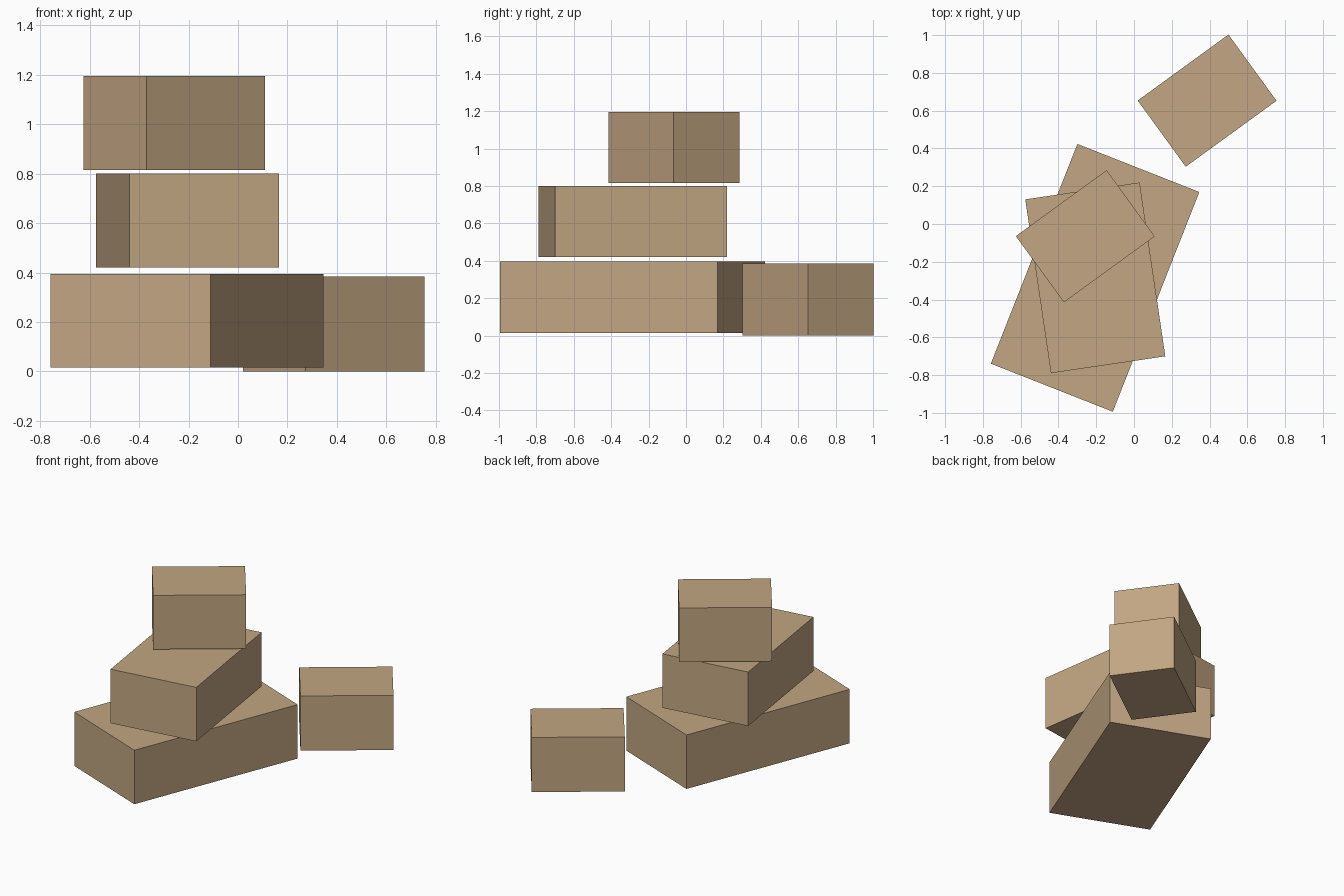
import bpy
from math import radians
from mathutils import Matrix

if "Cube" in bpy.data.objects:
    bpy.data.objects.remove(bpy.data.objects["Cube"], do_unlink=True)

# Plain cardboard colour shared by every box
cardboard = bpy.data.materials.new("cardboard brown")
cardboard.use_nodes = True
colour = (0.54, 0.38, 0.225, 1)
cardboard.diffuse_color = colour
bsdf = next(n for n in cardboard.node_tree.nodes if n.type == "BSDF_PRINCIPLED")
bsdf.inputs["Base Color"].default_value = colour
bsdf.inputs["Roughness"].default_value = 0.9


def add_box(name, centre, width, depth, bottom, height, turn):
    """Closed box resting at the given bottom height, turned about z."""
    bpy.ops.mesh.primitive_cube_add(size=1)
    box = bpy.context.object
    box.name = name
    box.data.transform(Matrix.Diagonal((width, depth, height, 1)))
    box.location = (centre[0], centre[1], bottom + height / 2)
    box.rotation_euler.z = radians(turn)
    box.data.materials.append(cardboard)
    return box


# Stack of three boxes
add_box("large_bottom_box", (-0.206, -0.285), 0.694, 1.25, 0.015, 0.38, -21.5)
add_box("medium_middle_box", (-0.205, -0.285), 0.612, 0.93, 0.42, 0.38, 8.4)
add_box("small_top_box", (-0.258, -0.065), 0.594, 0.433, 0.815, 0.38, 36)

# Loose box on the floor behind the stack
add_box("small_floor_box", (0.387, 0.653), 0.594, 0.433, 0, 0.385, 36)
